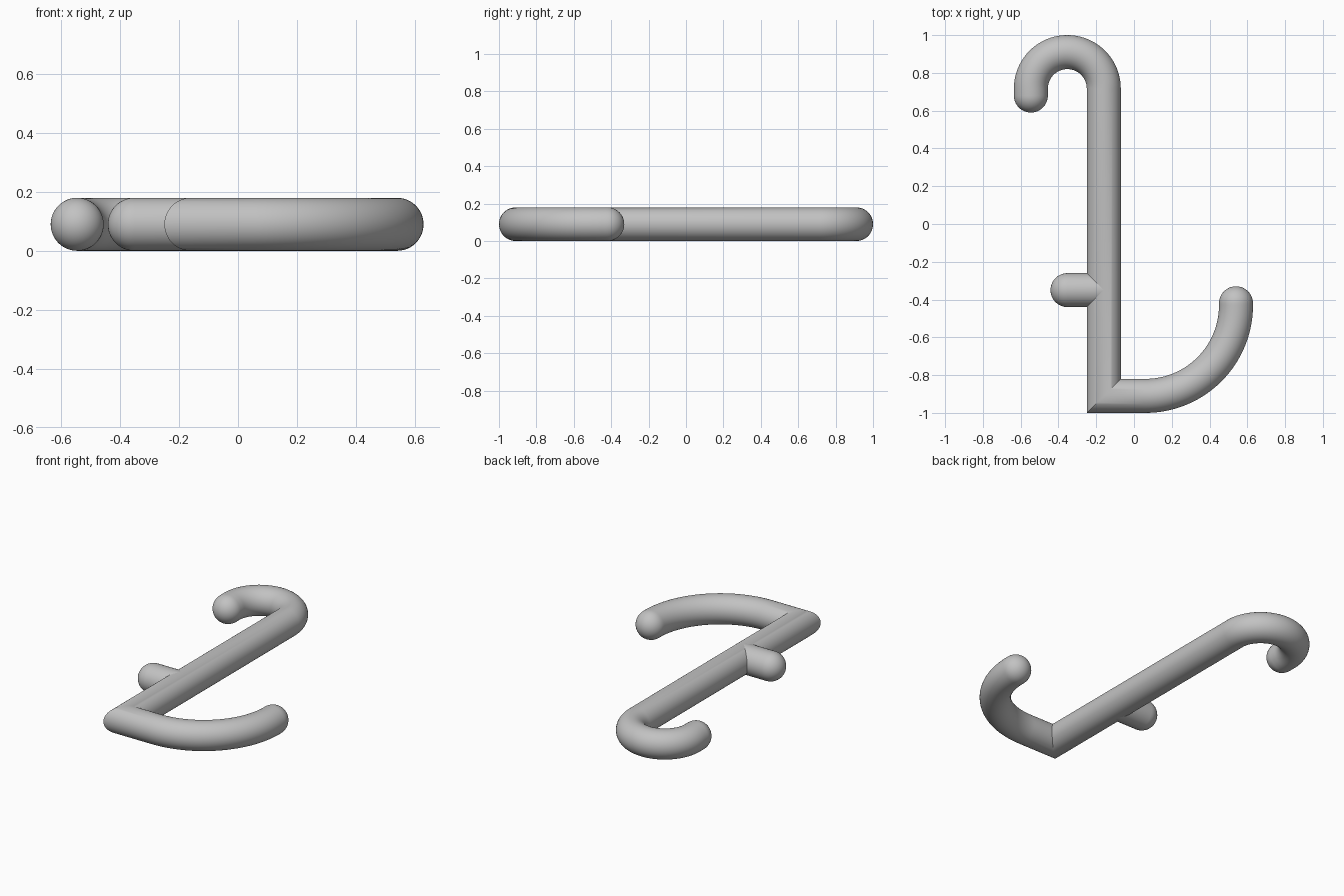
import bpy, bmesh
from math import sin, cos, pi, radians
from mathutils import Vector

cube = bpy.data.objects.get("Cube")
if cube:
    bpy.data.objects.remove(cube, do_unlink=True)

R = 0.09          # tube radius
SIDES = 48
UP = Vector((0, 0, 1))

grey = bpy.data.materials.new("plain grey")
grey.use_nodes = True
colour = (0.54, 0.54, 0.54, 1)
grey.diffuse_color = colour
grey.node_tree.nodes["Principled BSDF"].inputs["Base Color"].default_value = colour


def arc(cx, cy, radius, start, end, steps):
    """Points of a flat arc, angles in degrees."""
    angles = [radians(start + (end - start) * i / steps) for i in range(steps + 1)]
    return [(cx + radius * cos(a), cy + radius * sin(a)) for a in angles]


def tube(name, path, round_start=True, round_end=True):
    """Sweep a circle along a flat path with mitred corners and domed ends."""
    pts = [Vector((x, y, R)) for x, y in path]
    dirs = [(b - a).normalized() for a, b in zip(pts, pts[1:])]
    rings = []            # centre, sideways vector, height
    for i, p in enumerate(pts):
        before, after = dirs[max(i - 1, 0)], dirs[min(i, len(dirs) - 1)]
        mid = (before + after).normalized()
        rings.append((p, UP.cross(mid) * (R / mid.dot(after)), R))

    def dome(p, d):
        side = UP.cross(d)
        out = []
        for k in range(1, 12):
            t = k / 12 * pi / 2
            s = R * cos(t)
            out.append((p + d * R * sin(t), side * s, s))
        return out

    if round_start:
        # reverse the sideways vector so the rings keep one winding
        rings = [(c, -s, h) for c, s, h in reversed(dome(pts[0], -dirs[0]))] + rings
    if round_end:
        rings += dome(pts[-1], dirs[-1])

    bm = bmesh.new()
    loops = []
    for centre, side, height in rings:
        loops.append([bm.verts.new(centre + side * cos(2 * pi * j / SIDES)
                                   + UP * height * sin(2 * pi * j / SIDES))
                      for j in range(SIDES)])
    for a, b in zip(loops, loops[1:]):
        for j in range(SIDES):
            k = (j + 1) % SIDES
            bm.faces.new((a[j], a[k], b[k], b[j]))

    # close each end, with a pole where it is domed
    for loop, rounded, p, d in ((loops[0], round_start, pts[0], -dirs[0]),
                                (loops[-1], round_end, pts[-1], dirs[-1])):
        pole = bm.verts.new(p + d * R if rounded else p)
        for j in range(SIDES):
            bm.faces.new((loop[j], loop[(j + 1) % SIDES], pole))
    bmesh.ops.recalc_face_normals(bm, faces=bm.faces)

    mesh = bpy.data.meshes.new(name)
    bm.to_mesh(mesh)
    bm.free()
    mesh.materials.append(grey)
    ob = bpy.data.objects.new(name, mesh)
    bpy.context.collection.objects.link(ob)
    bpy.ops.object.select_all(action="DESELECT")
    ob.select_set(True)
    bpy.context.view_layer.objects.active = ob
    bpy.ops.object.shade_smooth_by_angle(angle=radians(30))
    return ob


SHAFT_X = -0.16

# Bar: small hook, straight shaft, sharp corner, wide curved arm
small_hook = [(-0.546, 0.68)] + arc(-0.353, 0.717, 0.193, 180, 0, 40)
wide_arm = arc(0.06, -0.43, 0.48, -90, 0, 40) + [(0.54, -0.42)]
tube("hooked_bar", small_hook + [(SHAFT_X, -0.91)] + wide_arm)

# Short round-ended peg on the side of the shaft
tube("side_peg", [(SHAFT_X, -0.35), (-0.352, -0.35)], round_start=False)
